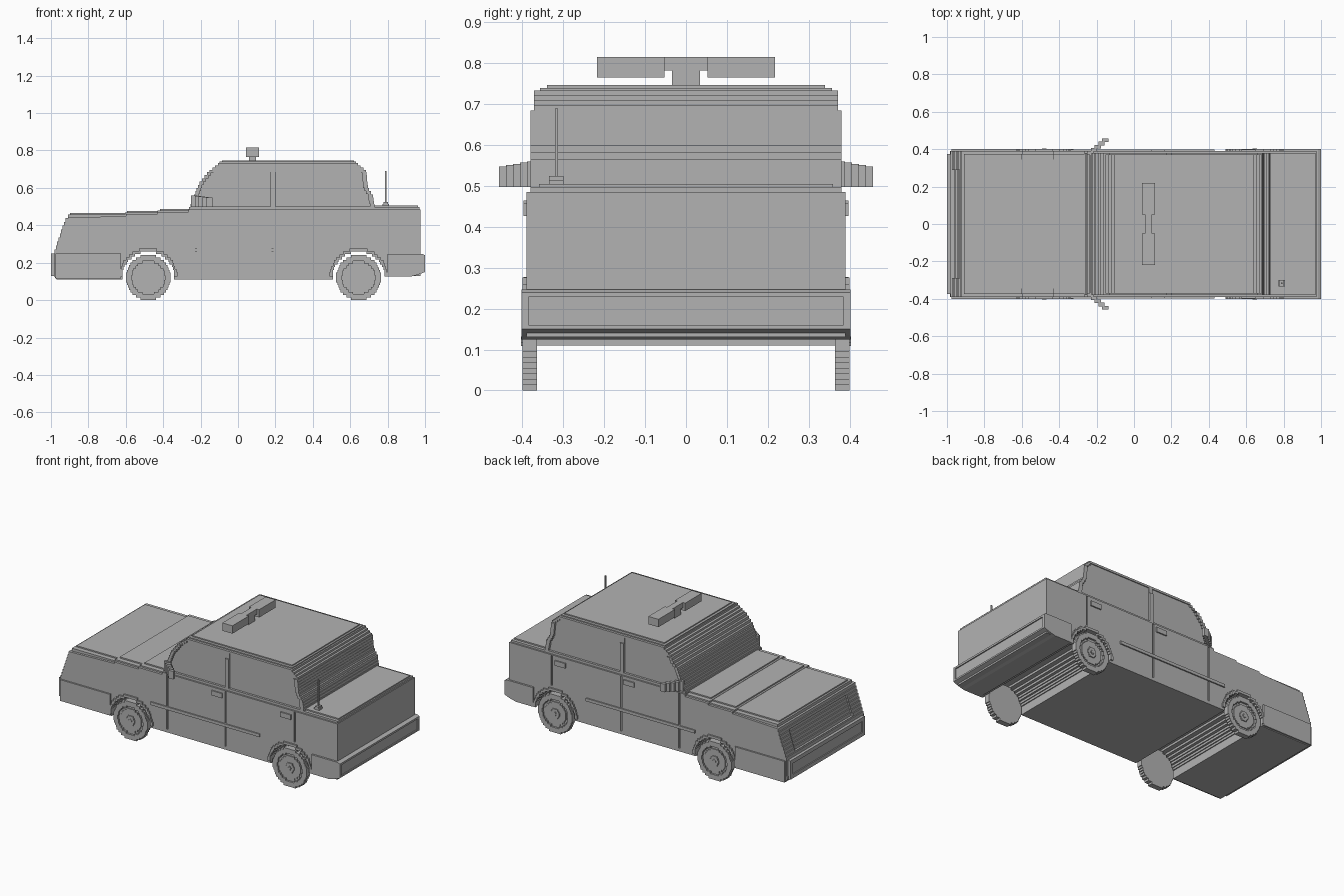
import bpy
import bmesh
from math import sqrt

if "Cube" in bpy.data.objects:
    bpy.data.objects.remove(bpy.data.objects["Cube"])

grey = bpy.data.materials.new("plain grey")
grey.use_nodes = True
grey.diffuse_color = (0.45, 0.45, 0.45, 1)
grey.node_tree.nodes["Principled BSDF"].inputs["Base Color"].default_value = grey.diffuse_color


def prism(name, outline, y0, y1):
    """Side outline (x, z) extruded across the car from y0 to y1."""
    bm = bmesh.new()
    face = bm.faces.new([bm.verts.new((x, y0, z)) for x, z in outline])
    ext = bmesh.ops.extrude_face_region(bm, geom=[face])
    new = [v for v in ext["geom"] if isinstance(v, bmesh.types.BMVert)]
    bmesh.ops.translate(bm, vec=(0, y1 - y0, 0), verts=new)
    bmesh.ops.recalc_face_normals(bm, faces=bm.faces)
    mesh = bpy.data.meshes.new(name)
    bm.to_mesh(mesh)
    bm.free()
    mesh.materials.append(grey)
    obj = bpy.data.objects.new(name, mesh)
    bpy.context.collection.objects.link(obj)
    return obj


def box(name, x0, x1, y0, y1, z0, z1):
    return prism(name, [(x0, z0), (x1, z0), (x1, z1), (x0, z1)], y0, y1)


def rows(z0, z1, n, left, right):
    """Blocky outline of n rows, with side limits as functions of height."""
    h = (z1 - z0) / n
    lo, hi = [], []
    for i in range(n):
        b, m = z0 + i * h, z0 + (i + 0.5) * h
        lo += [(left(m), b), (left(m), b + h)]
        hi += [(right(m), b), (right(m), b + h)]
    out = []
    for p in hi + lo[::-1]:
        if not out or abs(p[0] - out[-1][0]) + abs(p[1] - out[-1][1]) > 1e-5:
            out.append(p)
    return out


def disc(cx, cz, r, n=18):
    def half(z):
        return round(sqrt(max(r * r - (z - cz) ** 2, 0)) / 0.006) * 0.006
    return rows(cz - r, cz + r, n, lambda z: cx - half(z), lambda z: cx + half(z))


def curve(points):
    """Piecewise linear x as a function of z."""
    def at(z):
        for (za, xa), (zb, xb) in zip(points, points[1:]):
            if z <= zb:
                return xa + (xb - xa) * (z - za) / (zb - za)
        return points[-1][1]
    return at


def cut(obj, *cutters):
    for c in cutters:
        mod = obj.modifiers.new("cut", "BOOLEAN")
        mod.operation = "DIFFERENCE"
        mod.solver = "EXACT"
        mod.object = c
        bpy.context.view_layer.objects.active = obj
        bpy.ops.object.modifier_apply(modifier=mod.name)
        bpy.data.objects.remove(c)


WHEELS = {"front": -0.48, "rear": 0.645}
AXLE, RADIUS = 0.12, 0.12
nose = curve([(0.25, -0.985), (0.44, -0.92)])
screen = curve([(0.48, -0.265), (0.53, -0.245), (0.62, -0.21), (0.69, -0.155), (0.75, -0.075)])
rear_glass = curve([(0.48, 0.735), (0.56, 0.72), (0.6, 0.695), (0.69, 0.685), (0.75, 0.615)])

# Lower body with stepped nose
nose_steps = rows(0.25, 0.44, 9, nose, lambda z: 0)[-18:][::-1]
nose_steps = [p for p in nose_steps if p[0] < -0.5]
hull = prism("lower_body",
             [(0.975, 0.13), (0.975, 0.485), (-0.265, 0.485), (-0.265, 0.47), (-0.43, 0.47),
              (-0.43, 0.46), (-0.6, 0.46), (-0.6, 0.45), (-0.92, 0.44)]
             + nose_steps[::-1] + [(-0.985, 0.13), (-0.97, 0.11), (0.77, 0.11), (0.77, 0.13)],
             -0.39, 0.39)

# Wheel arches run right across the underside
cut(hull, *[prism("arch_cutter", disc(x, AXLE, 0.14, 20), -0.5, 0.5) for x in WHEELS.values()])
# Grille recess
cut(hull, prism("grille_cutter",
                rows(0.275, 0.4, 6, lambda z: -1.1, lambda z: nose(z) + 0.012), -0.29, 0.29))
# Door seams
for s in (1, -1):
    for x, z in ((-0.225, 0.13), (0.185, 0.13), (0.675, 0.29)):
        cut(hull, box("seam_cutter", x - 0.005, x + 0.005, s * 0.382, s * 0.45, z, 0.48))

# Bonnet and boot lid in narrowing tiers
for name, x0, x1, z in (("bonnet_front", -0.91, -0.605, 0.45),
                        ("bonnet_middle", -0.605, -0.43, 0.46),
                        ("bonnet_back", -0.43, -0.255, 0.47)):
    box(name + "_edge", x0, x1, -0.375, 0.375, 0.43, z + 0.009)
    box(name, x0 + 0.012, x1, -0.345, 0.345, 0.43, z + 0.017)
box("boot_lid_edge", 0.7, 0.97, -0.38, 0.38, 0.47, 0.497)
box("boot_lid", 0.7, 0.962, -0.36, 0.36, 0.47, 0.505)

# Cabin and roof tiers
cabin = prism("cabin", rows(0.48, 0.685, 12, screen, rear_glass), -0.38, 0.38)
roof_edge = prism("roof_edge", rows(0.685, 0.733, 4, screen, rear_glass), -0.372, 0.372)
box("roof_rim", -0.1, 0.632, -0.357, 0.357, 0.73, 0.74)
box("roof_panel", -0.085, 0.62, -0.34, 0.34, 0.73, 0.747)


def window(kind, s, z0, z1, n):
    if kind == "front":
        out = rows(z0, z1, n, lambda z: screen(z) + 0.022, lambda z: 0.175)
    else:
        out = rows(z0, z1, n, lambda z: 0.2, lambda z: rear_glass(z) - 0.025)
    return prism("window_cutter", out, s * 0.366, s * 0.45)


for s in (1, -1):
    for kind in ("front", "rear"):
        cut(cabin, window(kind, s, 0.5, 0.7, 12))
        cut(roof_edge, window(kind, s, 0.67, 0.72, 4))

# Bumpers
cut(box("front_bumper", -1, -0.95, -0.375, 0.375, 0.13, 0.25),
    box("panel_cutter", -1.1, -0.993, -0.35, 0.35, 0.155, 0.225))
cut(prism("rear_bumper", [(0.8, 0.125), (0.92, 0.125), (0.96, 0.135), (1, 0.15),
                          (1, 0.24), (0.985, 0.247), (0.8, 0.247)], -0.402, 0.402),
    box("panel_cutter", 0.993, 1.1, -0.385, 0.385, 0.16, 0.228))

for s, side in ((1, "left"), (-1, "right")):
    # Front bumper wrap and side trim
    box(f"front_bumper_wrap_{side}", -0.975, -0.625, s * 0.38, s * 0.4, 0.115, 0.25)
    box(f"side_moulding_{side}", -0.34, 0.43, s * 0.38, s * 0.398, 0.258, 0.277)
    box(f"front_door_handle_{side}", 0.09, 0.165, s * 0.38, s * 0.398, 0.435, 0.465)
    box(f"rear_door_handle_{side}", 0.575, 0.65, s * 0.38, s * 0.398, 0.427, 0.458)

    # Stepped door mirror
    for i in range(5):
        x, y = -0.25 + 0.02 * i, 0.37 + 0.017 * i
        box(f"mirror_{side}_{i}", x, x + 0.033, s * y, s * (y + 0.019), 0.497, 0.56 - 0.003 * i)

    for end, x in WHEELS.items():
        # Arch lip
        lip = prism(f"{end}_arch_lip_{side}", disc(x, AXLE, 0.156, 20), s * 0.38, s * 0.4)
        cut(lip, prism("lip_cutter", disc(x, AXLE, 0.14, 20), s * 0.3, s * 0.5),
            box("lip_cutter", x - 0.3, x + 0.3, s * 0.3, s * 0.5, -0.1, 0.125))
        # Tyre with recessed rim and hub
        tyre = prism(f"{end}_tyre_{side}", disc(x, AXLE, RADIUS), s * 0.365, s * 0.4)
        cut(tyre, prism("rim_cutter", disc(x, AXLE, 0.088, 14), s * 0.388, s * 0.5))
        prism(f"{end}_rim_{side}", disc(x, AXLE, 0.072, 12), s * 0.37, s * 0.394)
        prism(f"{end}_hub_{side}", disc(x, AXLE, 0.03, 6), s * 0.37, s * 0.4)
        prism(f"{end}_hub_cap_{side}", disc(x, AXLE, 0.012, 3), s * 0.37, s * 0.404)

    # Roof light blocks
    box(f"roof_light_{side}", 0.042, 0.113, s * 0.052, s * 0.218, 0.765, 0.815)

# Roof light bridge and post
box("roof_light_bridge", 0.058, 0.097, -0.055, 0.055, 0.782, 0.815)
box("roof_light_post", 0.058, 0.097, -0.034, 0.034, 0.74, 0.785)

# Aerial
prism("aerial_base", disc(0.79, 0.505, 0.02, 4), -0.335, -0.3)
box("aerial", 0.786, 0.794, -0.321, -0.313, 0.5, 0.69)
